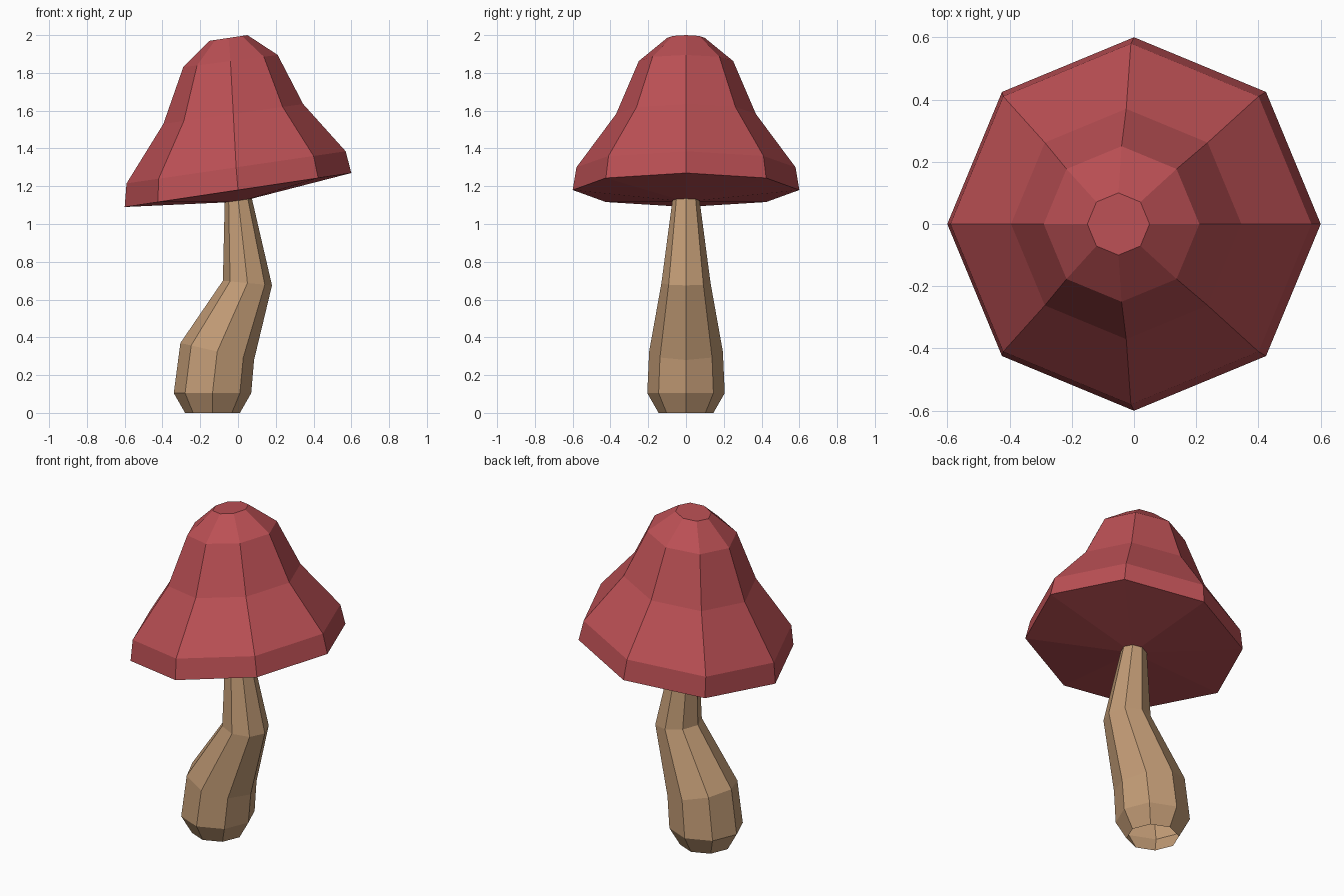
import bpy, math

if "Cube" in bpy.data.objects:
    bpy.data.objects.remove(bpy.data.objects["Cube"])

SIDES = 8


def material(name, rgb):
    m = bpy.data.materials.new(name)
    m.diffuse_color = (*rgb, 1.0)
    m.use_nodes = True
    m.node_tree.nodes["Principled BSDF"].inputs["Base Color"].default_value = m.diffuse_color
    return m


def loft(name, rings, mat, cap_top=False, bottom_tip=None):
    """Tilted 8-sided rings: (left x, left z, right x, right z, half depth)."""
    verts, faces = [], []
    for lx, lz, rx, rz, ry in rings:
        for i in range(SIDES):
            a = 2 * math.pi * i / SIDES
            c = math.cos(a)
            verts.append(((lx + rx) / 2 + c * (rx - lx) / 2,
                          ry * math.sin(a),
                          (lz + rz) / 2 + c * (rz - lz) / 2))
    for r in range(len(rings) - 1):
        b = r * SIDES
        for i in range(SIDES):
            j = (i + 1) % SIDES
            faces.append((b + i, b + j, b + SIDES + j, b + SIDES + i))
    if cap_top:
        b = (len(rings) - 1) * SIDES
        faces.append(tuple(range(b, b + SIDES)))
    if bottom_tip:
        verts.append(bottom_tip)
        tip = len(verts) - 1
        faces += [((i + 1) % SIDES, i, tip) for i in range(SIDES)]
    me = bpy.data.meshes.new(name)
    me.from_pydata(verts, [], faces)
    me.materials.append(mat)
    ob = bpy.data.objects.new(name, me)
    bpy.context.collection.objects.link(ob)
    return ob


red = material("cap red", (0.50, 0.08, 0.09))
tan = material("stem tan", (0.54, 0.33, 0.18))

# Bent stem, open at the base
loft("stem", [
    (-0.28, 0.00, 0.01, 0.00, 0.145),
    (-0.34, 0.105, 0.07, 0.105, 0.205),
    (-0.305, 0.37, 0.085, 0.28, 0.195),
    (-0.08, 0.70, 0.18, 0.675, 0.13),
    (-0.07, 1.13, 0.07, 1.15, 0.07),
], tan)

# Tilted bell cap with a shallow bulging underside
loft("cap", [
    (-0.60, 1.09, 0.60, 1.27, 0.60),
    (-0.59, 1.215, 0.57, 1.385, 0.58),
    (-0.395, 1.53, 0.345, 1.635, 0.37),
    (-0.29, 1.83, 0.21, 1.895, 0.25),
    (-0.15, 1.97, 0.05, 2.00, 0.10),
], red, cap_top=True, bottom_tip=(0.01, 0.0, 1.118))
